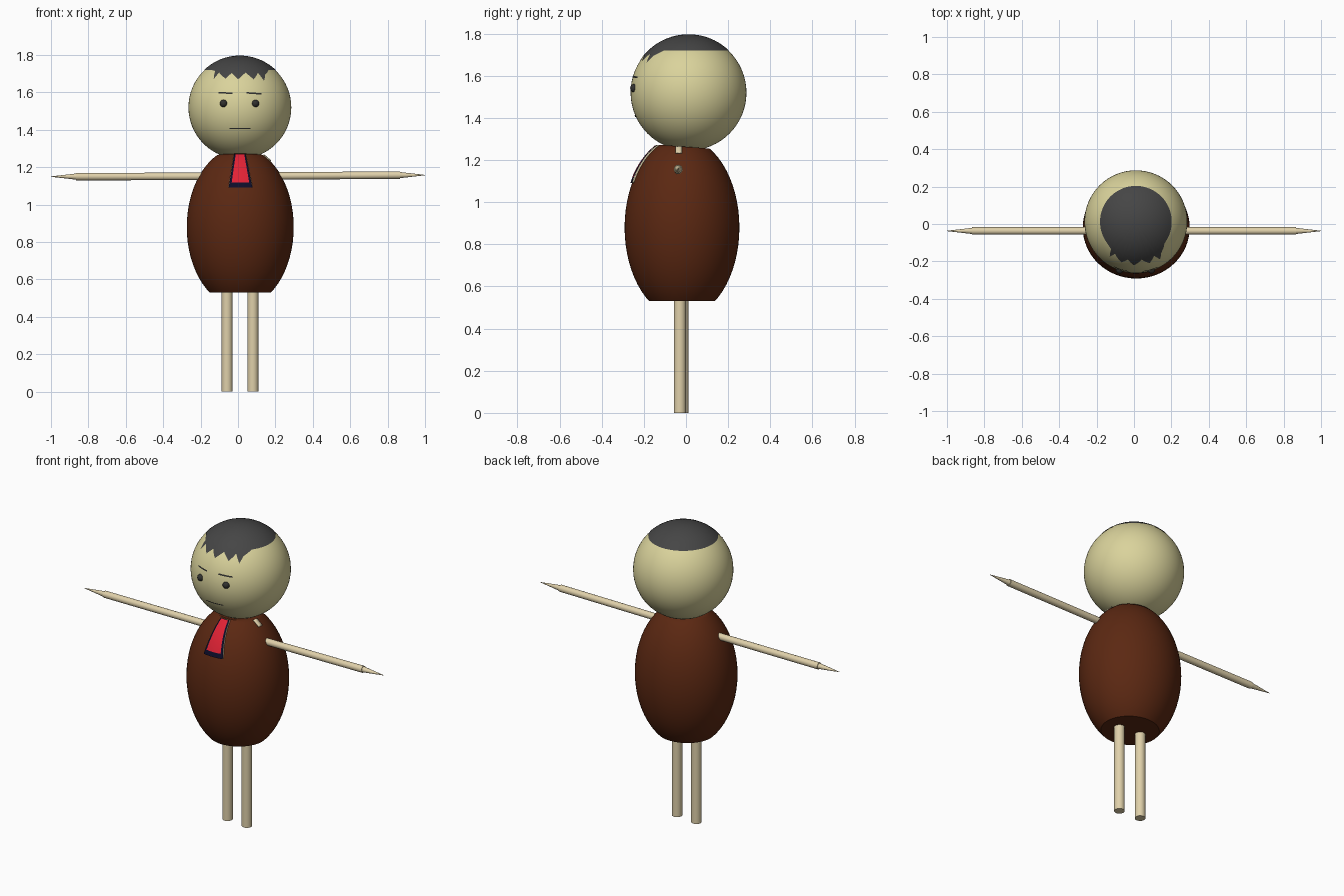
import bpy, bmesh
from math import sin, cos, sqrt, radians, acos, pi
from mathutils import Vector, Matrix

if "Cube" in bpy.data.objects:
    bpy.data.objects.remove(bpy.data.objects["Cube"])


def material(name, rgb):
    m = bpy.data.materials.new(name)
    m.diffuse_color = (*rgb, 1)
    m.use_nodes = True
    m.node_tree.nodes["Principled BSDF"].inputs["Base Color"].default_value = m.diffuse_color
    return m


skin = material("pale_yellow", (0.70, 0.65, 0.33))
wood = material("light_wood", (0.74, 0.63, 0.40))
brown = material("dark_brown", (0.105, 0.021, 0.006))
grey = material("charcoal", (0.06, 0.06, 0.06))
dark = material("near_black", (0.03, 0.03, 0.028))
navy = material("navy", (0.004, 0.004, 0.022))
red = material("red", (0.75, 0.016, 0.035))

HEAD, HEAD_R = Vector((0.01, 0.012, 1.52)), 0.275
BODY, BODY_R = Vector((0.012, -0.019, 0.88)), Vector((0.286, 0.2725, 0.427))


def finish(bm, name, mat, smooth=True):
    me = bpy.data.meshes.new(name)
    bm.to_mesh(me)
    bm.free()
    ob = bpy.data.objects.new(name, me)
    bpy.context.collection.objects.link(ob)
    me.materials.append(mat)
    if smooth:
        bpy.ops.object.select_all(action='DESELECT')
        ob.select_set(True)
        bpy.context.view_layer.objects.active = ob
        bpy.ops.object.shade_smooth_by_angle(angle=radians(40))
    return ob


def ball(name, centre, radii, mat, seg=64, cuts=()):
    """Ellipsoid, optionally cut by capped planes (point, outward normal)."""
    bm = bmesh.new()
    bmesh.ops.create_uvsphere(bm, u_segments=seg, v_segments=seg // 2, radius=1)
    bm.transform(Matrix.Translation(centre) @ Matrix.Diagonal((*radii, 1)))
    for co, no in cuts:
        r = bmesh.ops.bisect_plane(bm, geom=bm.verts[:] + bm.edges[:] + bm.faces[:],
                                   plane_co=co, plane_no=no, clear_outer=True)
        edges = [e for e in r['geom_cut'] if isinstance(e, bmesh.types.BMEdge)]
        bmesh.ops.contextual_create(bm, geom=edges)
    bmesh.ops.recalc_face_normals(bm, faces=bm.faces)
    return finish(bm, name, mat)


def rod(name, a, b, r1, r2, mat, seg=20):
    a, b = Vector(a), Vector(b)
    d = b - a
    bm = bmesh.new()
    bmesh.ops.create_cone(bm, cap_ends=True, segments=seg, radius1=r1, radius2=r2, depth=d.length)
    rot = Vector((0, 0, 1)).rotation_difference(d).to_matrix().to_4x4()
    bm.transform(Matrix.Translation((a + b) / 2) @ rot)
    return finish(bm, name, mat)


def patch(name, us, nv, point, mat, thick=0):
    """Curved sheet: point(u, v) with v from 0 to 1."""
    bm = bmesh.new()
    rows = [[bm.verts.new(point(u, j / nv)) for u in us] for j in range(nv + 1)]
    for lo, hi in zip(rows, rows[1:]):
        for i in range(len(us) - 1):
            bm.faces.new((lo[i], lo[i + 1], hi[i + 1], hi[i]))
    bmesh.ops.remove_doubles(bm, verts=bm.verts, dist=1e-6)
    ob = finish(bm, name, mat)
    if thick:
        mod = ob.modifiers.new("thickness", 'SOLIDIFY')
        mod.thickness, mod.offset = thick, -1
    return ob


def front(c, r, x, z, off):
    """Point on the front of an ellipsoid, pushed out by off."""
    rx, ry, rz = (k + off for k in r)
    return (x, c.y - ry * sqrt(max(0, 1 - ((x - c.x) / rx) ** 2 - ((z - c.z) / rz) ** 2)), z)


# Head, and egg-shaped body cut flat at bottom and sloped at the neck
ball("head", HEAD, (HEAD_R,) * 3, skin)
ball("body", BODY, BODY_R, brown, cuts=[((0, 0, 0.53), (0, 0, -1)),
                                        ((0, -0.12, 1.272), (0, 0.075, 1))])

# Hair: cap hugging the head, with a zigzag fringe (degrees from front, height)
fringe = [(-180, 1.72), (-52, 1.72), (-42, 1.715), (-37, 1.67), (-33, 1.707), (-19.5, 1.674),
          (-12, 1.705), (-2.5, 1.67), (8.6, 1.707), (18.5, 1.67), (28, 1.705),
          (33, 1.662), (39, 1.695), (53, 1.72), (180, 1.72)]


def hair_edge(a):
    for (a0, z0), (a1, z1) in zip(fringe, fringe[1:]):
        if a <= a1:
            return z0 + (z1 - z0) * (a - a0) / (a1 - a0)


def hair_point(a, v):
    r = HEAD_R + 0.002
    t = acos((hair_edge(a) - HEAD.z) / r) * (1 - v)
    p = radians(a)
    return HEAD + r * Vector((sin(t) * sin(p), -sin(t) * cos(p), cos(t)))


angles = sorted(set(range(-180, 181, 4)) | {a for a, _ in fringe})
patch("hair", angles, 10, hair_point, grey)

# Eyes, brows and mouth
for side, x in (("left", -0.077), ("right", 0.093)):
    ball(side + "_eye", Vector((x, -0.245, 1.541)), (0.02,) * 3, dark, seg=20)


def face_line(name, x0, z0, x1, z1, h=0.008):
    def pt(u, v):
        x, z = x0 + (x1 - x0) * u, z0 + (z1 - z0) * u + h * (v - 0.5)
        return front(HEAD, (HEAD_R,) * 3, x, z, 0.003)
    patch(name, [i / 8 for i in range(9)], 1, pt, dark)


face_line("left_brow", -0.104, 1.599, -0.03, 1.595)
face_line("right_brow", 0.045, 1.598, 0.125, 1.592)
face_line("mouth", -0.045, 1.408, 0.067, 1.408, 0.006)


# Neck tie: pale backing, navy border, red centre, curved over the chest
def tie_layer(name, bottom, top, z0, z1, off, mat, thick=0):
    def pt(u, v):
        l = bottom[0] + (top[0] - bottom[0]) * v
        r = bottom[1] + (top[1] - bottom[1]) * v
        return front(BODY, BODY_R, l + (r - l) * u, z0 + (z1 - z0) * v, off)
    patch(name, [i / 6 for i in range(7)], 12, pt, mat, thick)


tie_layer("tie_backing", (-0.051, 0.078), (-0.021, 0.041), 1.094, 1.272, 0.006, wood, 0.007)
tie_layer("tie_border", (-0.05, 0.077), (-0.02, 0.04), 1.092, 1.272, 0.008, navy)
tie_layer("tie_centre", (-0.034, 0.06), (-0.012, 0.033), 1.118, 1.272, 0.010, red)


# Small pale tag on the right shoulder
def tag_point(y, v):
    z = 1.235 + 0.032 * v
    rx, ry, rz = (k + 0.005 for k in BODY_R)
    return (BODY.x + rx * sqrt(1 - ((y - BODY.y) / ry) ** 2 - ((z - BODY.z) / rz) ** 2), y, z)


patch("shoulder_tag", [-0.05, -0.035, -0.02], 4, tag_point, wood, 0.006)

# Stick arms with sharpened ends
for side, s, z0, z1 in (("left", -1, 1.151, 1.15), ("right", 1, 1.153, 1.158)):
    rod(side + "_arm", (s * 0.15, -0.037, z0), (s * 0.865, -0.037, z1), 0.02, 0.02, wood)
    rod(side + "_arm_point", (s * 0.86, -0.037, z1), (s * 1.0, -0.037, z1), 0.017, 0.001, wood)

# Stick legs
for side, x, y in (("left", -0.058, -0.017), ("right", 0.08, -0.029)):
    rod(side + "_leg", (x, y, 0), (x, y, 0.532), 0.029, 0.029, wood, 24)
